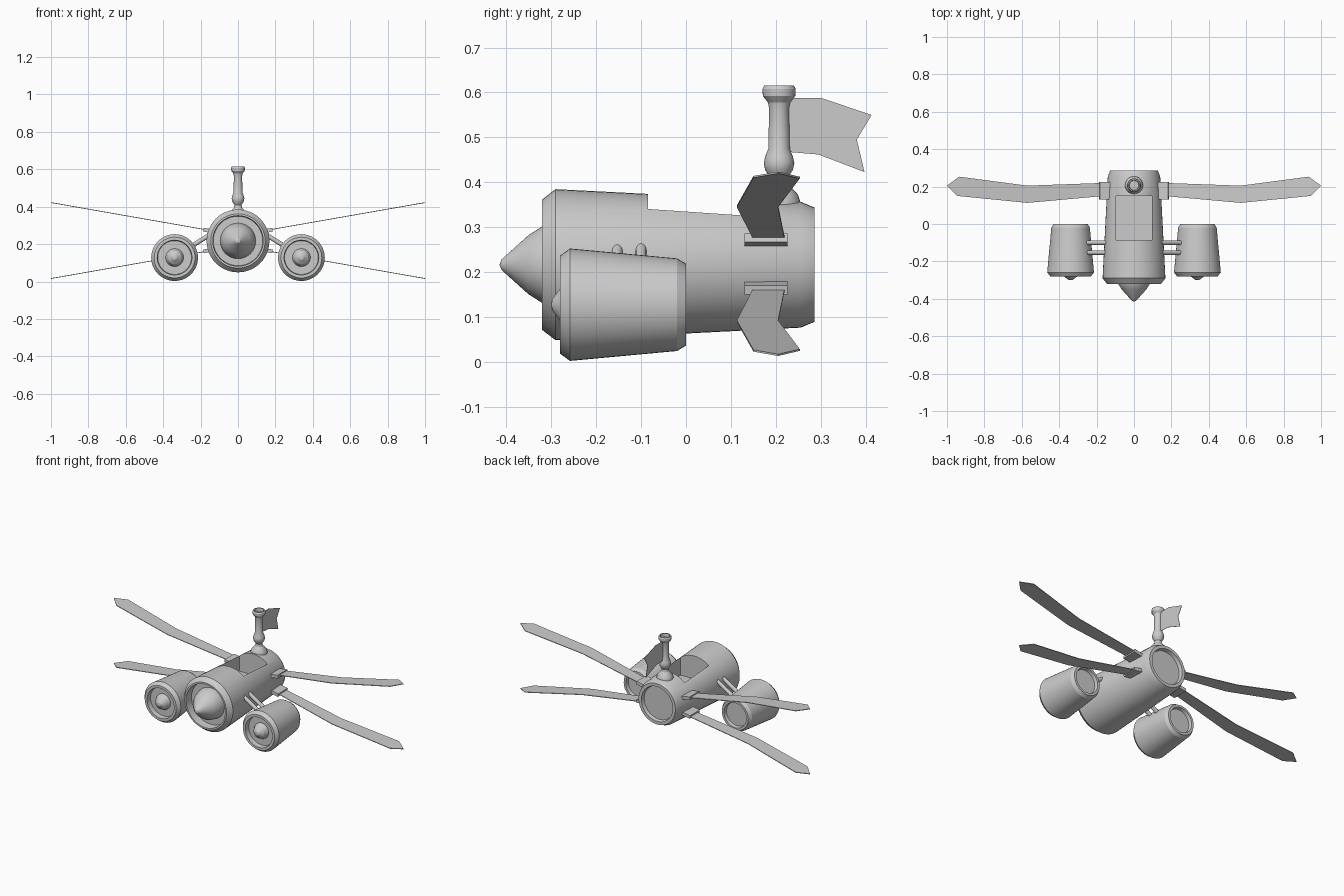
import bpy, bmesh, math
from mathutils import Vector, Matrix

if "Cube" in bpy.data.objects:
    bpy.data.objects.remove(bpy.data.objects["Cube"])


def finish(name, bm, smooth=True):
    bmesh.ops.recalc_face_normals(bm, faces=bm.faces)
    me = bpy.data.meshes.new(name)
    bm.to_mesh(me)
    bm.free()
    ob = bpy.data.objects.new(name, me)
    bpy.context.collection.objects.link(ob)
    if smooth:
        smooth_by_angle(ob)
    return ob


def smooth_by_angle(ob):
    bpy.ops.object.select_all(action='DESELECT')
    ob.select_set(True)
    bpy.context.view_layer.objects.active = ob
    bpy.ops.object.shade_smooth_by_angle(angle=math.radians(25))


def lathe(name, profile, centre, along_y=True, n=48, smooth=True):
    """Revolve (radius, position) pairs around the y or z axis."""
    bm = bmesh.new()
    rings = []
    for r, p in profile:
        ring = []
        for i in range(1 if r == 0 else n):
            a = 2 * math.pi * i / n
            u, v = r * math.cos(a), r * math.sin(a)
            co = (u, p, v) if along_y else (u, v, p)
            ring.append(bm.verts.new(Vector(centre) + Vector(co)))
        rings.append(ring)
    for a, b in zip(rings, rings[1:]):
        for i in range(n):
            j = (i + 1) % n
            if len(a) == 1:
                bm.faces.new((a[0], b[i], b[j]))
            elif len(b) == 1:
                bm.faces.new((a[i], a[j], b[0]))
            else:
                bm.faces.new((a[i], a[j], b[j], b[i]))
    return finish(name, bm, smooth)


def plate(name, points, thickness):
    """Thin solid from an outline; thickness is an offset vector."""
    bm = bmesh.new()
    t = Vector(thickness)
    face = bm.faces.new([bm.verts.new(Vector(p) - t / 2) for p in points])
    ext = bmesh.ops.extrude_face_region(bm, geom=[face], use_keep_orig=True)
    bmesh.ops.translate(bm, vec=t, verts=[g for g in ext['geom'] if isinstance(g, bmesh.types.BMVert)])
    return finish(name, bm, False)


def box(name, centre, size, tilt=0.0):
    bm = bmesh.new()
    m = Matrix.Translation(centre) @ Matrix.Rotation(tilt, 4, 'Y') @ Matrix.Diagonal((*size, 1))
    bmesh.ops.create_cube(bm, size=1, matrix=m)
    return finish(name, bm, False)


def rod(name, a, b, r):
    a, b = Vector(a), Vector(b)
    bm = bmesh.new()
    m = Matrix.Translation((a + b) / 2) @ (b - a).to_track_quat('Z', 'Y').to_matrix().to_4x4()
    bmesh.ops.create_cone(bm, cap_ends=True, segments=16, radius1=r, radius2=r,
                          depth=(b - a).length, matrix=m)
    return finish(name, bm)


# Fuselage with recessed ends and a cut-out cockpit
AXIS = (0, 0, 0.217)
body = lathe("fuselage", [(0, -0.27), (0.132, -0.27), (0.135, -0.32), (0.145, -0.32),
                          (0.168, -0.29), (0.14, 0.255), (0.127, 0.286), (0.108, 0.286),
                          (0.103, 0.265), (0, 0.265)], AXIS, smooth=False)
cutter = box("cockpit_cutter", (0, 0.033, 0.38), (0.194, 0.236, 0.3))
cutter.hide_render = True
mod = body.modifiers.new("cockpit", 'BOOLEAN')
mod.object = cutter
mod.operation = 'DIFFERENCE'
mod.solver = 'EXACT'
bpy.context.view_layer.objects.active = body
bpy.ops.object.modifier_apply(modifier=mod.name)
bpy.data.objects.remove(cutter)
smooth_by_angle(body)

# Nose cone
lathe("nose_cone", [(0, -0.415), (0.012, -0.41), (0.066, -0.35), (0.085, -0.32),
                    (0.095, -0.275), (0.095, -0.265), (0, -0.265)], AXIS)

# Signal mast and its pennant
lathe("mast", [(0, 0.30), (0.048, 0.30), (0.048, 0.355), (0.042, 0.373), (0.022, 0.395),
               (0.019, 0.41), (0.031, 0.428), (0.034, 0.443), (0.031, 0.457), (0.024, 0.475),
               (0.022, 0.565), (0.025, 0.578), (0.036, 0.592), (0.037, 0.608), (0.033, 0.615),
               (0.027, 0.615), (0.025, 0.595), (0, 0.595)], (0, 0.207, 0), along_y=False, n=32)
plate("pennant", [(0, 0.225, 0.588), (0, 0.30, 0.588), (0, 0.413, 0.55), (0, 0.38, 0.495),
                  (0, 0.397, 0.423), (0, 0.295, 0.462), (0, 0.225, 0.468)], (0.002, 0, 0))

# Blade outline in plan view
BLADE = [(0.14, 0.22), (0.18, 0.219), (0.57, 0.205), (0.935, 0.253), (1.0, 0.205), (0.945, 0.15),
         (0.57, 0.113), (0.18, 0.148), (0.14, 0.15)]

for side, s in (("right", 1), ("left", -1)):
    # Engine pod with hub
    c = (s * 0.339, 0, 0.128)
    lathe(f"engine_{side}", [(0, -0.25), (0.09, -0.25), (0.093, -0.28), (0.109, -0.28),
                             (0.125, -0.258), (0.103, -0.02), (0.091, 0.0), (0.077, 0.0),
                             (0.073, -0.02), (0, -0.02)], c)
    lathe(f"engine_hub_{side}", [(0, -0.3), (0.012, -0.298), (0.036, -0.28), (0.048, -0.255),
                                 (0.048, -0.245), (0, -0.245)], c)
    # Pair of struts
    for i, y in enumerate((-0.1, -0.153)):
        rod(f"strut_{side}_{i}", (s * 0.13, y, 0.263), (s * 0.25, y, 0.188), 0.012)
    # Upper and lower blades with root brackets
    for level, v in (("upper", 1), ("lower", -1)):
        slope = 0.175 * v
        z0 = 0.219 + v * 0.056
        pts = [(s * x, y, z0 + slope * (x - 0.16)) for x, y in BLADE]
        plate(f"blade_{level}_{side}", pts, (0, 0, 0.004))
        box(f"blade_bracket_{level}_{side}", (s * 0.15, 0.178, z0 - v * 0.004),
            (0.07, 0.095, 0.02), -s * math.atan(slope))
